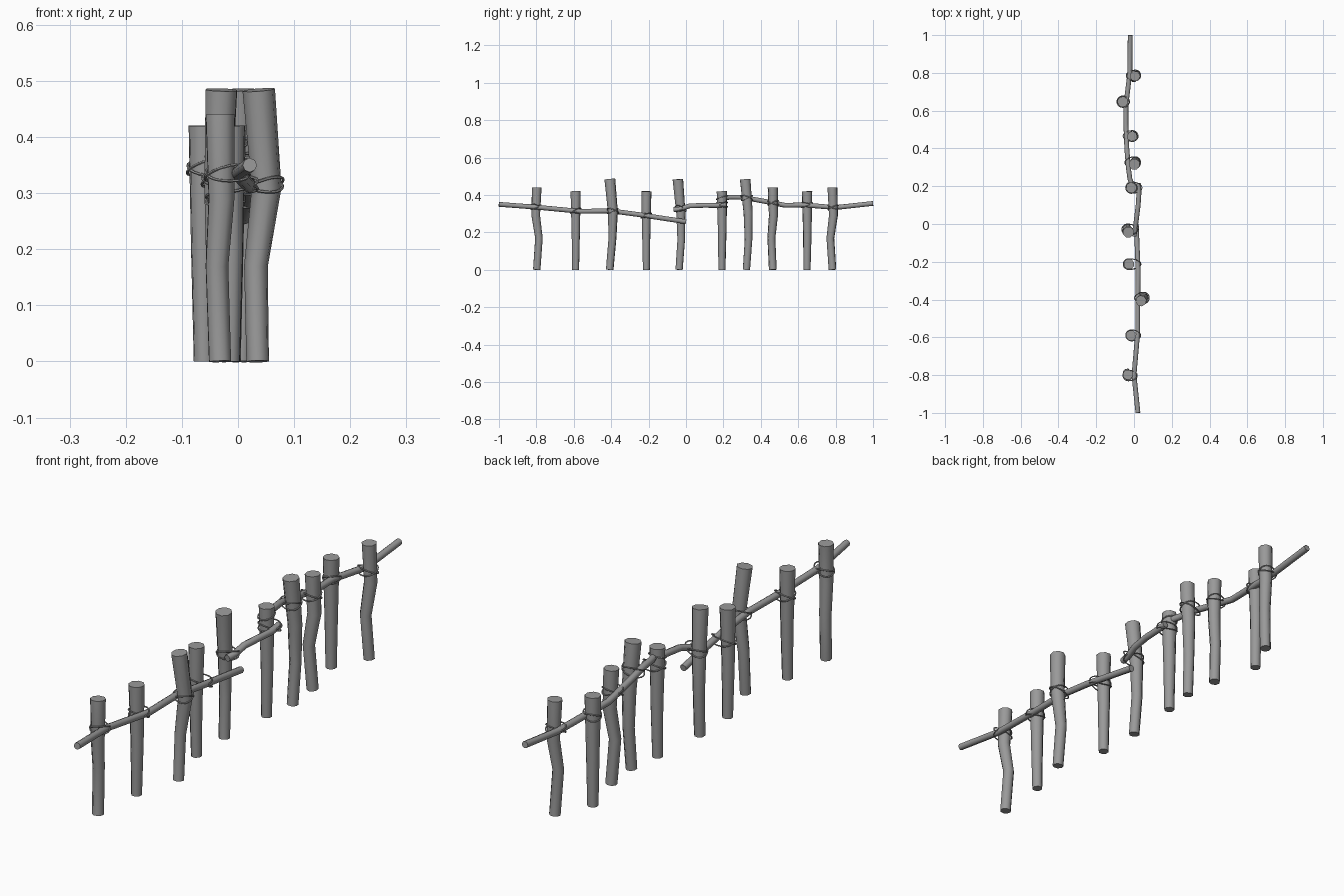
import bpy, math
from mathutils import Vector

if "Cube" in bpy.data.objects:
    bpy.data.objects.remove(bpy.data.objects["Cube"])

# Dark grey for the whole fence
grey = bpy.data.materials.new("dark_grey")
grey.diffuse_color = (.32, .32, .32, 1)
grey.use_nodes = True
grey.node_tree.nodes["Principled BSDF"].inputs["Base Color"].default_value = grey.diffuse_color


def tube(name, points, radii, closed=False, res=2):
    """Sweep a round section along a path and turn it into a mesh."""
    cu = bpy.data.curves.new(name, 'CURVE')
    cu.dimensions = '3D'
    cu.fill_mode = 'FULL'
    cu.bevel_depth = 1.0
    cu.bevel_resolution = res
    cu.use_fill_caps = not closed
    cu.materials.append(grey)
    sp = cu.splines.new('POLY')
    sp.points.add(len(points) - 1)
    for p, co, r in zip(sp.points, points, radii):
        p.co = (*co, 1)
        p.radius = r
    sp.use_cyclic_u = closed
    ob = bpy.data.objects.new(name, cu)
    bpy.context.collection.objects.link(ob)
    bpy.ops.object.select_all(action='DESELECT')
    ob.select_set(True)
    bpy.context.view_layer.objects.active = ob
    bpy.ops.object.convert(target='MESH')
    bpy.ops.object.shade_smooth_by_angle(angle=math.radians(50))


# Rails: crooked poles as (x, y, z) paths
rails = [
    [(.021, -1, .35), (.0, -.8, .335), (.02, -.57, .313), (.02, -.4, .315),
     (.022, -.25, .295), (.012, 0, .257)],
    [(.0, -.065, .322), (.005, -.03, .325), (.012, .02, .342), (.022, .1, .345),
     (.026, .16, .344), (.025, .215, .35)],
    [(-.008, .2, .386), (-.022, .24, .388), (-.03, .3, .388), (-.038, .4, .37),
     (-.043, .53, .345), (-.043, .63, .347), (-.022, .8, .333), (-.02, 1, .355)],
]
for pts in rails:
    tube("rail", pts, [.0128] * len(pts))


def rail_at(i, y):
    """Point on rail i at the given y."""
    pts = rails[i]
    for a, b in zip(pts, pts[1:]):
        if a[1] <= y <= b[1]:
            return Vector(a).lerp(Vector(b), (y - a[1]) / (b[1] - a[1]))


# Post shapes: (height, bend along u, bend along v, radius)
shapes = {
    'A': [(0, 0, 0, .021), (.17, .013, 0, .0215), (.29, -.006, 0, .0245), (.44, 0, 0, .0275)],
    'B': [(0, 0, 0, .0195), (.2, .002, 0, .0235), (.42, 0, 0, .029)],
    'C': [(0, 0, 0, .0205), (.16, .012, 0, .0215), (.305, .01, 0, .026), (.484, -.007, 0, .03)],
    'D': [(0, 0, 0, .0205), (.17, -.003, .015, .0215), (.31, .016, .017, .027),
          (.484, .002, .001, .0295)],
}
# Posts: shape, x, y, direction of the bend, rail index
posts = [
    ('A', -.032, -.798, 115, 0), ('B', -.015, -.59, 20, 0), ('D', .035, -.408, 0, 0),
    ('B', -.027, -.212, 200, 0), ('C', -.032, -.037, 110, 1), ('B', -.014, .192, 60, 1),
    ('C', .004, .323, 70, 2), ('A', -.01, .464, 215, 2), ('B', -.06, .647, 120, 2),
    ('A', .005, .783, 240, 2),
]


def rope(centre, r, rail, tilt, lean):
    """Loop tightly enclosing post and rail, tilted along y and x."""
    dx = rail.x - centre.x
    side = 1 if dx > 0 else -1
    reach = max(r, abs(dx) + .015)
    pts = []
    for k in range(20):
        a = 2 * math.pi * k / 20
        c, s = math.cos(a), math.sin(a)
        x = c * ((reach if c > 0 else r) + .002) * side
        y = s * (r + .002)
        pts.append((centre.x + x, centre.y + y, rail.z + tilt * y + lean * x))
    tube("rope_lashing", pts, [.0026] * 20, closed=True, res=1)


for i, (kind, x, y, ang, ri) in enumerate(posts):
    a = math.radians(ang)
    u = Vector((math.cos(a), math.sin(a), 0))
    v = Vector((-u.y, u.x, 0))
    prof = shapes[kind]
    path = [Vector((x, y, z)) + u * bu + v * bv for z, bu, bv, r in prof]
    tube("post", path, [q[3] for q in prof])
    # Two crossing loops tie the rail to the post
    p = rail_at(ri, y)
    for lo, hi, m, n in zip(path, path[1:], prof, prof[1:]):
        if lo.z <= p.z < hi.z:
            t = (p.z - lo.z) / (hi.z - lo.z)
            c = lo.lerp(hi, t)
            r = m[3] + (n[3] - m[3]) * t
            rope(c, r, p, .45, .15 if i % 2 else -.1)
            rope(c, r + .001, p, -.35, -.15 if i % 2 else .3)
    # Second lashing where the rails overlap
    if i == 5:
        rope(path[-1], .028, rail_at(2, .2), .3, .1)
